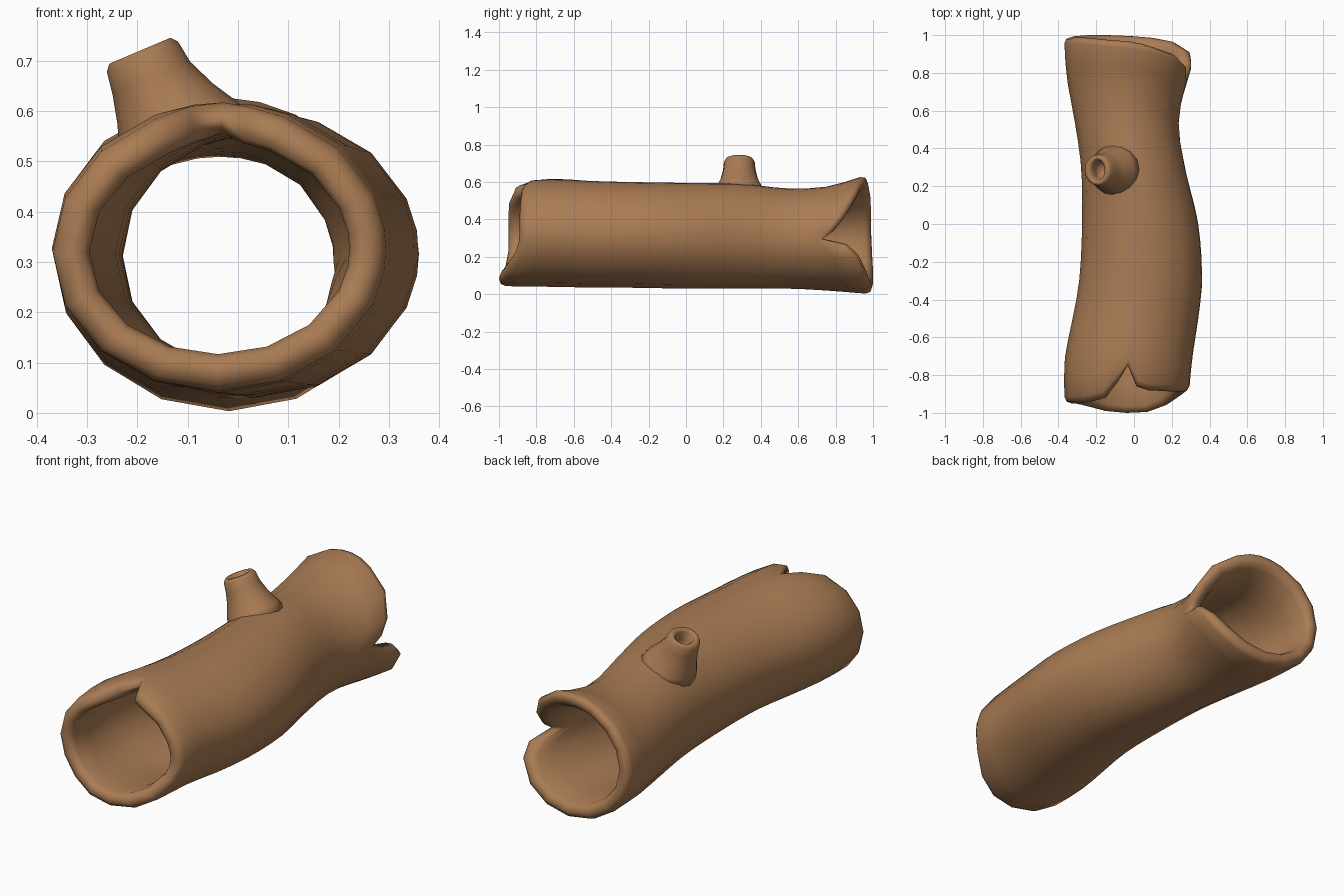
import bpy, bmesh
from math import sin, cos, pi, radians
from mathutils import Vector

if "Cube" in bpy.data.objects:
    bpy.data.objects.remove(bpy.data.objects["Cube"])

wood = bpy.data.materials.new("brown_wood")
wood.diffuse_color = (0.40, 0.20, 0.088, 1)
wood.use_nodes = True
wood.node_tree.nodes["Principled BSDF"].inputs["Base Color"].default_value = wood.diffuse_color

# Outer sections along the log: y, left x, right x, bottom z, top z
SECTIONS = [
    (-1.0, -.365, .285, .045, .585), (-.85, -.37, .295, .04, .61),
    (-.7, -.365, .31, .04, .617), (-.5, -.325, .34, .035, .605),
    (-.3, -.29, .36, .035, .60), (0, -.275, .34, .03, .595),
    (.3, -.28, .27, .03, .59), (.55, -.315, .235, .03, .565),
    (.75, -.352, .28, .02, .575), (.88, -.365, .325, .01, .61),
    (1.0, -.37, .335, 0, .65)]

# Ragged rims: angle, front end y, back end y (notches at 90 front, 0 back)
RIMS = [
    (-90, -1.0, .995), (-67.5, -.995, .985), (-45, -.96, .965),
    (-22.5, -.91, .92), (-9, -.893, .86), (0, -.89, .73), (9, -.89, .79),
    (22.5, -.89, .84), (45, -.885, .90), (67.5, -.88, .935), (80, -.86, .955),
    (90, -.75, .965), (100, -.84, .97), (112.5, -.92, .975),
    (135, -.945, .985), (157.5, -.95, .99), (180, -.95, .99),
    (202.5, -.95, .995), (225, -.965, 1.0), (247.5, -.99, 1.0)]


def section(y):
    """Smoothly interpolated section values at y."""
    y = max(-1, min(1, y))
    last = len(SECTIONS) - 1
    i = max(k for k in range(last) if SECTIONS[k][0] <= y)
    a, b = SECTIONS[i], SECTIONS[i + 1]
    p, q = SECTIONS[max(i - 1, 0)], SECTIONS[min(i + 2, last)]
    h = b[0] - a[0]
    t = (y - a[0]) / h
    out = []
    for k in range(1, 5):
        ma = h * (b[k] - p[k]) / (b[0] - p[0])
        mb = h * (q[k] - a[k]) / (q[0] - a[0])
        out.append((2*t**3 - 3*t*t + 1) * a[k] + (t**3 - 2*t*t + t) * ma
                   + (3*t*t - 2*t**3) * b[k] + (t**3 - t*t) * mb)
    return out


def wall(ang, y, inset):
    """Point on the log wall, moved inward by inset."""
    xl, xr, zb, zt = section(y)
    rx, rz = (xr - xl) / 2 - inset, (zt - zb) / 2 - inset
    return Vector(((xl + xr) / 2 + rx * cos(ang), y, (zb + zt) / 2 + rz * sin(ang)))


def thickness(y):
    t = max(0, min(1, (abs(y) - .55) / .3))
    return .045 + .028 * t * t * (3 - 2 * t)


def build(name, loops, wrap):
    """Skin equal-length closed loops; wrap joins last to first, else ends are left/capped."""
    bm = bmesh.new()
    rings = [[bm.verts.new(p) for p in loop] for loop in loops]
    n = len(rings[0])
    for i in range(len(rings) if wrap else len(rings) - 1):
        a, b = rings[i], rings[(i + 1) % len(rings)]
        for j in range(n):
            bm.faces.new((a[j], a[(j + 1) % n], b[(j + 1) % n], b[j]))
    if not wrap:
        bm.faces.new(rings[0])
        bm.faces.new(rings[-1])
    bmesh.ops.recalc_face_normals(bm, faces=bm.faces)
    for f in bm.faces:
        f.smooth = True
    me = bpy.data.meshes.new(name)
    bm.to_mesh(me)
    bm.free()
    me.materials.append(wood)
    ob = bpy.data.objects.new(name, me)
    bpy.context.collection.objects.link(ob)
    return ob


# Hollow log: each column runs along the outside, over the rounded back lip,
# back through the inside and over the front lip
STEPS, LIP = 18, .035
columns = []
for deg, yf, yb in RIMS:
    a = radians(deg)
    y0, y1 = yf + LIP, yb - LIP
    ys = [y0 + (y1 - y0) * i / STEPS for i in range(STEPS + 1)]
    col = [wall(a, y, 0) for y in ys]
    for end, sign, back in ((y1, 1, True), (y0, -1, False)):
        th = thickness(end)
        for k in (1, 2, 3):
            s = pi * k / 4
            c = cos(s) if back else -cos(s)
            col.append(wall(a, end + sign * LIP * sin(s), th / 2 * (1 - c)))
        if back:
            col += [wall(a, y, thickness(y)) for y in reversed(ys)]
    columns.append(col)
build("hollow_log", columns, True)

# Branch stub: flared base, tilted tip and a small hollow: x, z, radius across, radius along y
STUB = [(-.09, .52, .14, .15), (-.118, .568, .128, .125), (-.145, .615, .103, .10),
        (-.172, .665, .084, .087), (-.19, .708, .077, .082), (-.195, .72, .066, .073),
        (-.195, .72, .048, .064), (-.191, .71, .038, .055),
        (-.175, .67, .032, .047), (-.16, .63, .024, .035)]
loops = []
for x, z, ra, rb in STUB:
    loops.append([Vector((x + .92 * ra * cos(t), .285 + rb * sin(t), z + .39 * ra * cos(t)))
                  for t in (2 * pi * k / 16 for k in range(16))])
build("branch_stub", loops, False)
